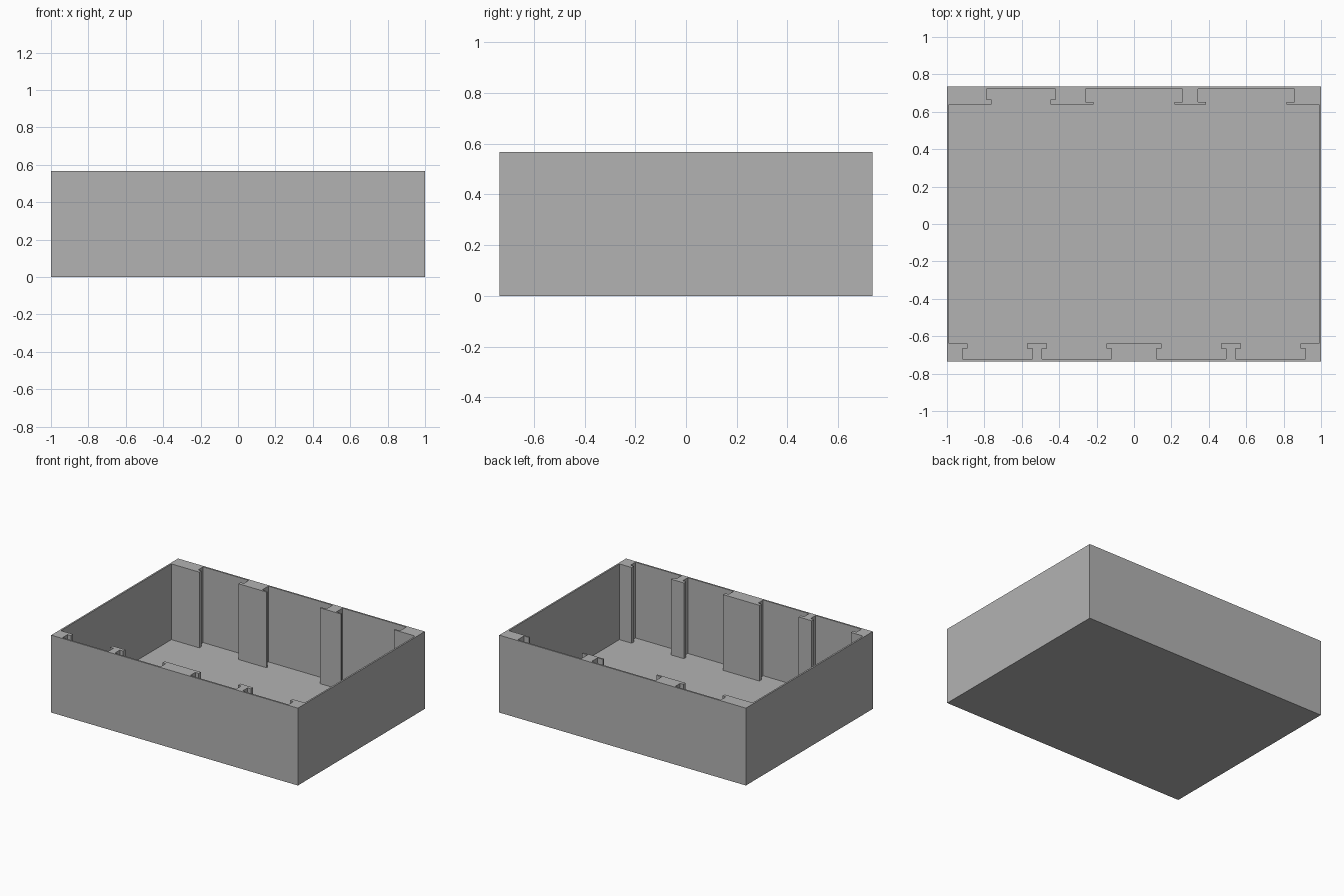
import bpy
import bmesh

cube = bpy.data.objects.get("Cube")
if cube:
    bpy.data.objects.remove(cube, do_unlink=True)

HALF_X, HALF_Y, HEIGHT = 1.0, 0.735, 0.567
WALL = 0.012
RIB_FACE = 0.64            # distance of the rib faces from the centre line

grey = bpy.data.materials.new("plain grey")
grey.use_nodes = True
color = (0.45, 0.45, 0.45, 1)
grey.diffuse_color = color
grey.node_tree.nodes["Principled BSDF"].inputs["Base Color"].default_value = color


def bay(center, half, lip, side):
    """Outline of one undercut slot between two ribs, left to right."""
    neck = half - lip[0]
    under = side * (RIB_FACE + lip[1])
    face, back = side * RIB_FACE, side * (HALF_Y - WALL)
    left = [(center - neck, face), (center - neck, under),
            (center - half, under), (center - half, back)]
    return left + [(2 * center - x, y) for x, y in reversed(left)]


# Slots along each long wall: centre, half width, lip (overhang, thickness)
small_lip, large_lip = (0.027, 0.026), (0.043, 0.012)
front_bays = [(c, 0.186, small_lip) for c in (-0.73, -0.306, 0.306, 0.73)]
back_bays = [(-0.604, 0.185, small_lip),
             (0, 0.26, large_lip), (0.6, 0.258, large_lip)]

# Cavity outline, counterclockwise
inner_x = HALF_X - WALL
front = [(-inner_x, -RIB_FACE)]
for b in front_bays:
    front += bay(*b, -1)
front.append((inner_x, -RIB_FACE))
back = [(-inner_x, RIB_FACE)]
for b in back_bays:
    back += bay(*b, 1)
back.append((inner_x, RIB_FACE))
cavity = front + back[::-1]
outside = [(-HALF_X, -HALF_Y), (HALF_X, -HALF_Y),
           (HALF_X, HALF_Y), (-HALF_X, HALF_Y)]

bm = bmesh.new()


def prism(outline, bottom):
    """Sides and bottom of an extruded outline; returns its top edges."""
    low = [bm.verts.new((x, y, bottom)) for x, y in outline]
    top = [bm.verts.new((x, y, HEIGHT)) for x, y in outline]
    bm.faces.new(low)
    n = len(outline)
    for i in range(n):
        j = (i + 1) % n
        bm.faces.new((low[i], low[j], top[j], top[i]))
    return [bm.edges.get((top[i], top[(i + 1) % n])) for i in range(n)]


# Outer shell, ribbed cavity and the flat rim joining them
rim = prism(outside, 0) + prism(cavity, WALL)
filled = bmesh.ops.triangle_fill(bm, edges=rim, use_beauty=True, normal=(0, 0, 1))
rim_faces = [f for f in filled["geom"] if isinstance(f, bmesh.types.BMFace)]
rim_edges = list({e for f in rim_faces for e in f.edges})
bmesh.ops.dissolve_limit(bm, angle_limit=0.01, edges=rim_edges,
                         verts=[])
bmesh.ops.recalc_face_normals(bm, faces=bm.faces[:])

mesh = bpy.data.meshes.new("ribbed_tray")
bm.to_mesh(mesh)
bm.free()
mesh.materials.append(grey)
tray = bpy.data.objects.new("ribbed_tray", mesh)
bpy.context.collection.objects.link(tray)
